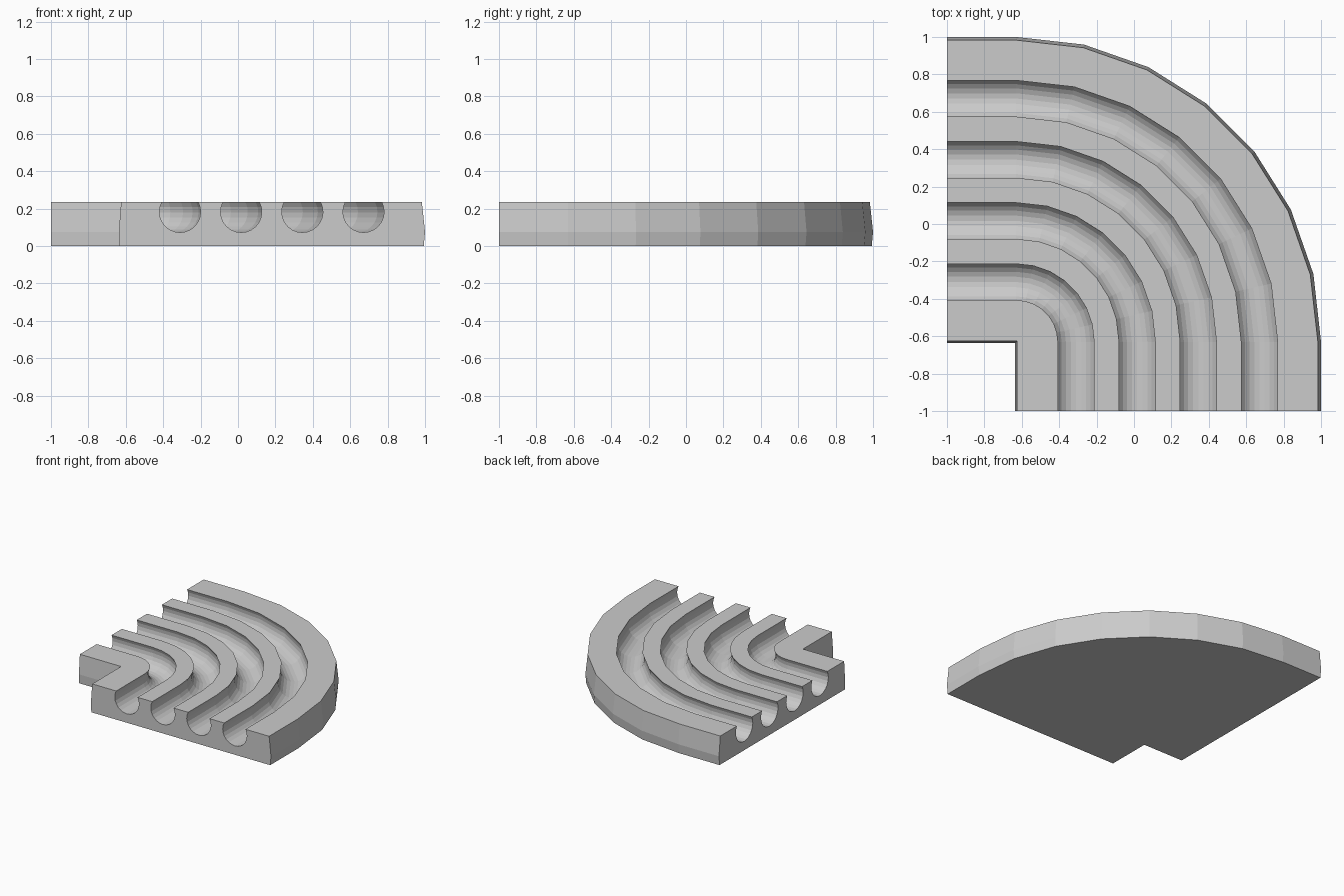
import bpy, bmesh
from math import pi, cos, sin, asin

if "Cube" in bpy.data.objects:
    bpy.data.objects.remove(bpy.data.objects["Cube"])

H = 0.235                    # slab height
C = -0.63                    # bend centre in x and y
BEND_STEPS = 7
GROOVE_R, GROOVE_Z = 0.11, 0.183
GROOVE_X = [-0.31, 0.017, 0.344, 0.671]


def groove(cx, steps=16):
    """Undercut round channel, from its left lip under to its right lip."""
    lip = asin((H - GROOVE_Z) / GROOVE_R)
    start, sweep = pi - lip, pi + 2 * lip
    return [(cx + GROOVE_R * cos(start + sweep * i / steps),
             GROOVE_Z + GROOVE_R * sin(start + sweep * i / steps))
            for i in range(steps + 1)]


# Cross-section: slightly bulged inner wall, channels, bulged outer wall
profile = [(-0.633, 0), (-0.637, 0.075), (-0.625, H)]
for gx in GROOVE_X:
    profile += groove(gx)
profile += [(0.983, H), (1.0, 0.075), (0.993, 0)]


def on_bend(x, a):
    """Position around the bend; the inner wall keeps a square corner."""
    if x < C + 0.02:
        return x, x
    return C + (x - C) * cos(a), C + (x - C) * sin(a)


# Sweep: straight lead-in, quarter bend, straight lead-out
stations = [[(x, -1, z) for x, z in profile]]
for k in range(BEND_STEPS + 1):
    a = pi / 2 * k / BEND_STEPS
    stations.append([(*on_bend(x, a), z) for x, z in profile])
stations.append([(-1, x, z) for x, z in profile])

bm = bmesh.new()
rings = [[bm.verts.new(p) for p in ring] for ring in stations]
n = len(profile)
for r0, r1 in zip(rings, rings[1:]):
    for i in range(n):
        j = (i + 1) % n
        bm.faces.new((r0[i], r0[j], r1[j], r1[i]))
bm.faces.new(rings[0])
bm.faces.new(rings[-1])
bmesh.ops.remove_doubles(bm, verts=bm.verts[:], dist=1e-4)
bmesh.ops.recalc_face_normals(bm, faces=bm.faces[:])

mesh = bpy.data.meshes.new("curved_channel_slab")
bm.to_mesh(mesh)
bm.free()
slab = bpy.data.objects.new("curved_channel_slab", mesh)
bpy.context.collection.objects.link(slab)
